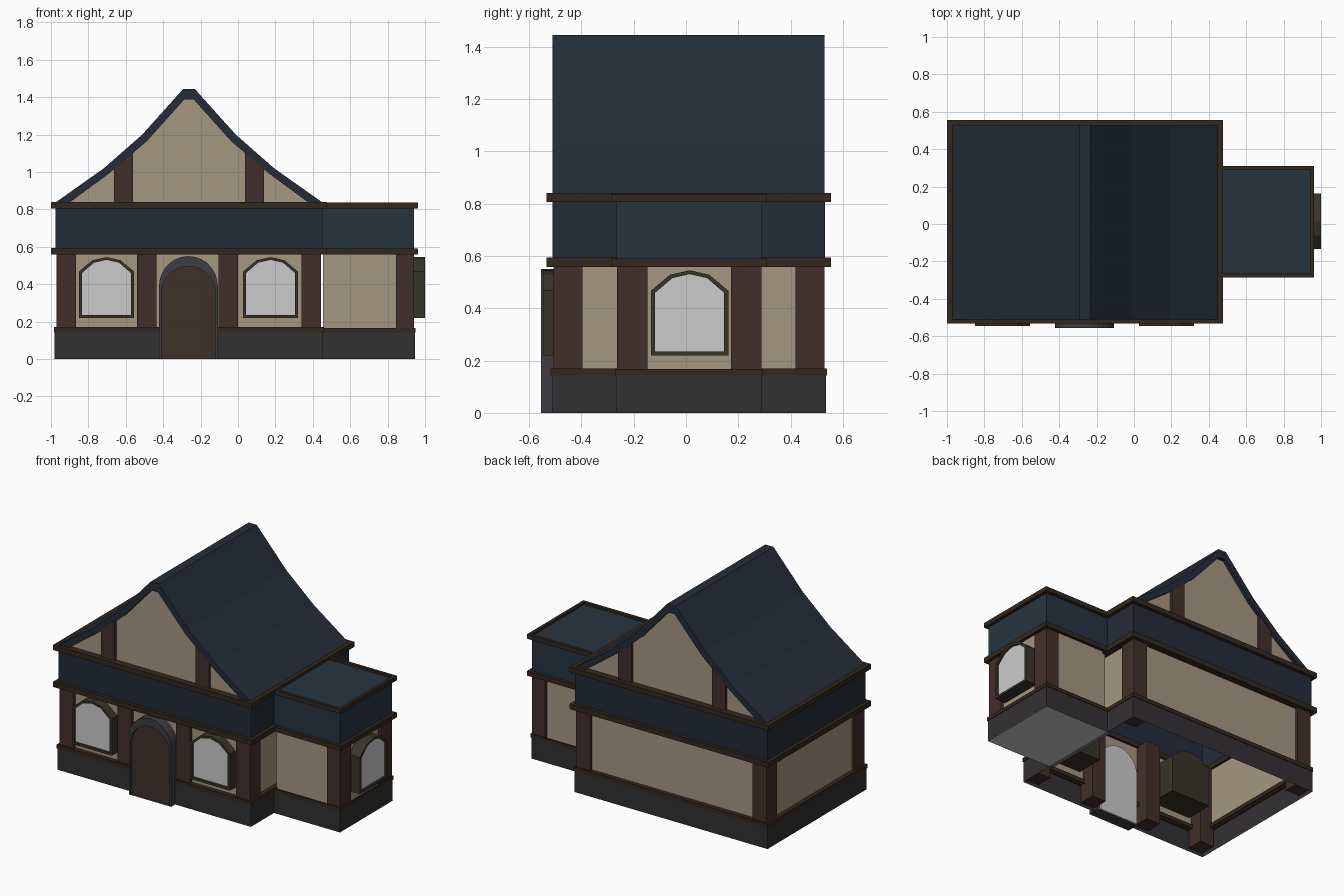
import bpy, bmesh, math
from mathutils import Vector

if "Cube" in bpy.data.objects:
    bpy.data.objects.remove(bpy.data.objects["Cube"])


def mat(name, r, g, b):
    m = bpy.data.materials.new(name)
    m.diffuse_color = [(c / 255) ** 2.2 for c in (r, g, b)] + [1]
    m.use_nodes = True
    m.node_tree.nodes["Principled BSDF"].inputs["Base Color"].default_value = m.diffuse_color
    return m


ROOF = mat("slate_blue", 41, 48, 58)
FLAT = mat("slate_teal", 43, 55, 65)
WALL = mat("plaster", 163, 150, 128)
POST = mat("red_timber", 68, 50, 47)
TRIM = mat("dark_timber", 54, 44, 36)
BASE = mat("foundation_stone", 54, 52, 54)
FRAME = mat("window_timber", 58, 55, 45)
ARCH = mat("arch_stone", 64, 64, 68)
DOOR = mat("door_wood", 64, 54, 47)


def place(axis, u, v, t):
    return {'x': (t, u, v), 'y': (u, t, v), 'z': (u, v, t)}[axis]


def finish(name, bm, material):
    bmesh.ops.recalc_face_normals(bm, faces=bm.faces)
    me = bpy.data.meshes.new(name)
    bm.to_mesh(me)
    bm.free()
    ob = bpy.data.objects.new(name, me)
    bpy.context.collection.objects.link(ob)
    if material:
        me.materials.append(material)
    return ob


def prism(name, pts, axis, a, b, material, caps=(True, True)):
    """Outline extruded along an axis from a to b, either end optionally open."""
    bm = bmesh.new()
    lo, hi = [[bm.verts.new(place(axis, u, v, t)) for u, v in pts] for t in (a, b)]
    for i in range(len(pts)):
        j = (i + 1) % len(pts)
        bm.faces.new((lo[i], lo[j], hi[j], hi[i]))
    for loop, closed in zip((lo, hi), caps):
        if closed:
            bm.faces.new(loop)
    return finish(name, bm, material)


def hollow(name, outer, inner, axis, a, b, material):
    """Ring between two matching outlines, extruded from a to b."""
    bm = bmesh.new()
    loops = [[bm.verts.new(place(axis, u, v, t)) for u, v in pts]
             for pts, t in ((outer, a), (outer, b), (inner, b), (inner, a))]
    n = len(outer)
    for k in range(4):
        p, q = loops[k], loops[(k + 1) % 4]
        for i in range(n):
            j = (i + 1) % n
            bm.faces.new((p[i], p[j], q[j], q[i]))
    return finish(name, bm, material)


def rect(x0, x1, y0, y1, d=0.0):
    return [(x0 + d, y0 + d), (x1 - d, y0 + d), (x1 - d, y1 - d), (x0 + d, y1 - d)]


def post(name, x0, x1, y0, y1):
    prism(name, rect(x0, x1, y0, y1), 'z', 0.02, 0.57, POST)


def storey(prefix, x0, x1, y0, y1, roof, base_caps, band_caps):
    """Foundation, plaster walls, upper band and the three trims round a block."""
    prism(prefix + "_foundation", rect(x0, x1, y0, y1), 'z', 0, 0.15, BASE, base_caps)
    prism(prefix + "_walls", rect(x0, x1, y0, y1, 0.025), 'z', 0.14, 0.58, WALL, (False, False))
    prism(prefix + "_upper_band", rect(x0, x1, y0, y1, 0.003), 'z', 0.58, 0.822, roof, band_caps)
    for part, z0, z1, d in (("base", 0.143, 0.17, -0.004), ("middle", 0.558, 0.593, -0.02),
                            ("top", 0.806, 0.84, -0.02)):
        if prefix == "wing":
            z1 -= 0.003
            d = max(d, -0.018)
        hollow(f"{prefix}_{part}_trim", rect(x0, x1, y0, y1, d), rect(x0, x1, y0, y1, 0.04 if prefix == "main" else 0.003),
               'z', z0, z1, TRIM)


# Two blocks: open main house and closed-bottom wing
storey("main", -0.98, 0.455, -0.513, 0.535, ROOF, (False, False), (False, False))
storey("wing", 0.43, 0.945, -0.268, 0.291, FLAT, (False, False), (False, True))
prism("wing_floor", rect(0.455, 0.944, -0.267, 0.29), 'z', 0.0, 0.01, None)

# Timber posts
for i, x in enumerate((-0.97, -0.54, -0.105, 0.34)):
    post(f"front_post_{i}", x, x + 0.105, -0.507, -0.396)
for i, x in enumerate((-0.97, 0.34)):
    post(f"back_post_{i}", x, x + 0.105, 0.418, 0.529)
for i, y in enumerate((-0.264, 0.172)):
    post(f"wing_post_{i}", 0.845, 0.941, y, y + 0.116)

# Main roof: thick flared profile mirrored about the ridge
CX = -0.262
outer = [(0.03, 1.445), (0.25, 1.20), (0.455, 1.02), (0.715, 0.836)]
inner = [(0.025, 1.388), (0.225, 1.165), (0.43, 0.99), (0.64, 0.836)]


def mirror(half):
    return [(CX - u, v) for u, v in reversed(half)] + [(CX + u, v) for u, v in half]


prism("main_roof", mirror(outer) + mirror(inner)[::-1], 'y', -0.51, 0.53, ROOF)

# Gable plaster panels and gable posts, front and back
for side, y, s in (("front", -0.51, 1), ("back", 0.53, -1)):
    prism(f"{side}_gable", mirror(inner), 'y', y + s * 0.022, y + s * 0.03, WALL)
    for k in (-1, 1):
        pts = [(0.30, 0.83), (0.40, 0.83), (0.40, 1.022), (0.30, 1.108)]
        prism(f"{side}_gable_post_{k}", [(CX + k * u, v) for u, v in pts],
              'y', y + s * 0.004, y + s * 0.03, POST)


# Arched box windows
def window(name, axis, c, face, s):
    half = [(0.148, 0.22), (0.148, 0.467), (0.075, 0.528), (0.0, 0.545)]
    shape = half + [(-u, v) for u, v in half[-2::-1]]
    out = [(c + u, v) for u, v in shape]
    inn = [(c + u * 0.89, 0.3825 + (v - 0.3825) * 0.91) for u, v in shape]
    hollow(name + "_frame", out, inn, axis, face, face + s * 0.04, FRAME)
    prism(name + "_glass", inn, axis, face + s * 0.015, face + s * 0.03, None)
    prism(name + "_casing", out, axis, face + s * 0.04, face + s * 0.25, FRAME)


window("front_left_window", 'y', -0.703, -0.546, 1)
window("front_right_window", 'y', 0.174, -0.546, 1)
window("wing_window", 'x', 0.014, 1.0, -1)


# Arched front door with stone surround
def arch(hw, spring, rise, n=14):
    top = [(CX - 0.003 + hw * math.cos(math.pi * i / n), spring + rise * math.sin(math.pi * i / n))
           for i in range(n + 1)]
    return [(CX - 0.003 + hw, 0.0)] + top + [(CX - 0.003 - hw, 0.0)]


hollow("door_surround", arch(0.157, 0.39, 0.16), arch(0.145, 0.35, 0.145), 'y', -0.555, -0.49, ARCH)
prism("front_door", arch(0.145, 0.35, 0.145), 'y', -0.538, -0.47, DOOR)
prism("door_inner_face", arch(0.145, 0.35, 0.145), 'y', -0.469, -0.46, None)
